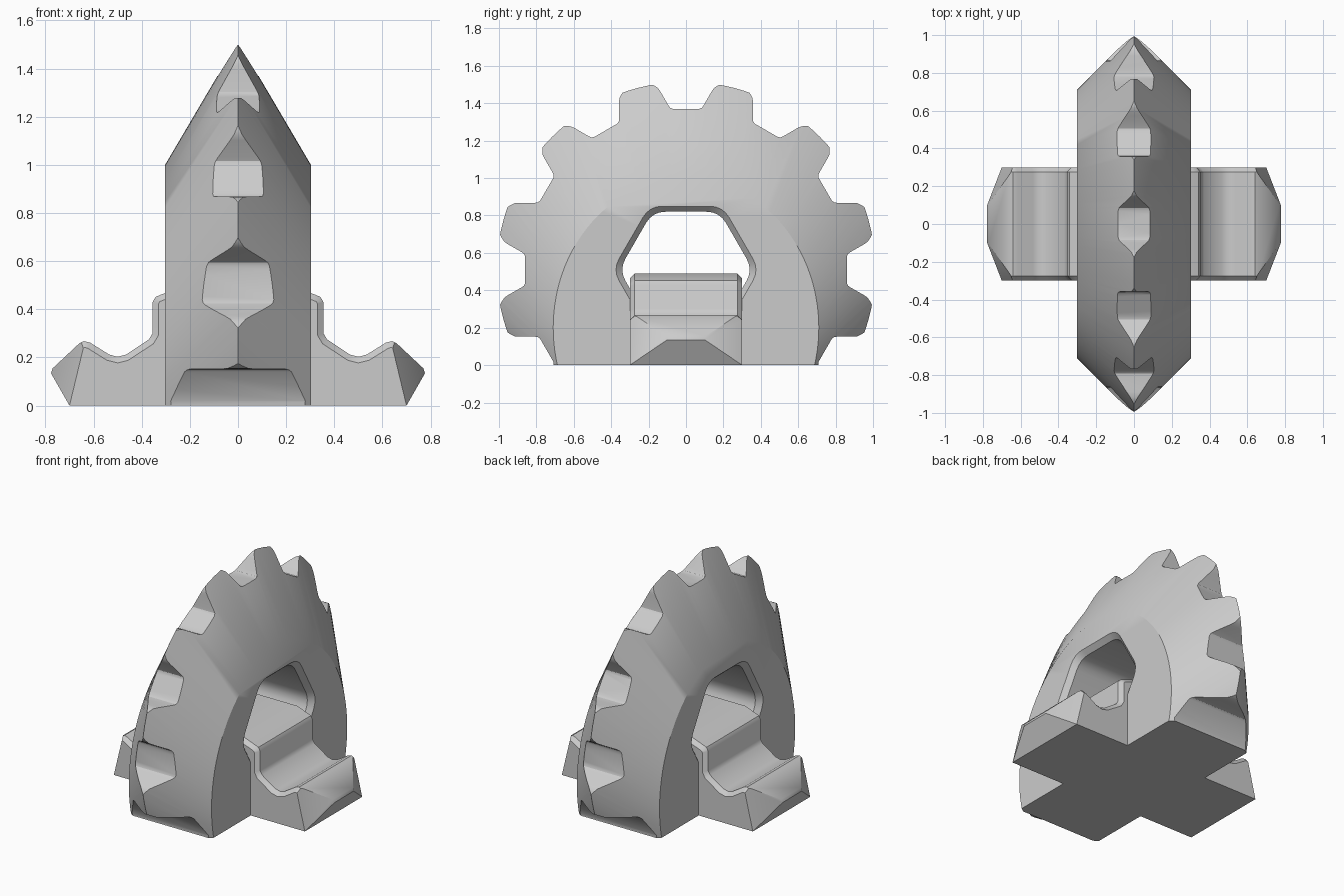
import bpy, bmesh, math
from math import sin, cos, pi, radians
from mathutils import Vector

if "Cube" in bpy.data.objects:
    bpy.data.objects.remove(bpy.data.objects["Cube"])

HALF = 0.303      # half thickness of the gear
HUB = 0.51        # height of the gear centre

grey = bpy.data.materials.new("plain_grey")
grey.use_nodes = True
grey.diffuse_color = (0.6, 0.6, 0.6, 1)
grey.node_tree.nodes["Principled BSDF"].inputs["Base Color"].default_value = (0.6, 0.6, 0.6, 1)


def loft(bm, rings):
    """Skin a stack of equal rings and cap both ends."""
    rows = [[bm.verts.new(p) for p in ring] for ring in rings]
    n = len(rows[0])
    faces = [bm.faces.new((a[i], a[(i + 1) % n], b[(i + 1) % n], b[i]))
             for a, b in zip(rows, rows[1:]) for i in range(n)]
    faces += [bm.faces.new(rows[0][::-1]), bm.faces.new(rows[-1])]
    bmesh.ops.recalc_face_normals(bm, faces=faces)


def slice_off(bm, point, normal):
    """Remove everything beyond a plane and close the cut."""
    cut = bmesh.ops.bisect_plane(bm, geom=bm.verts[:] + bm.edges[:] + bm.faces[:],
                                 plane_co=point, plane_no=normal, clear_outer=True)
    edges = [e for e in cut["geom_cut"] if isinstance(e, bmesh.types.BMEdge)]
    bmesh.ops.holes_fill(bm, edges=edges, sides=0)


def make_object(name, bm):
    bmesh.ops.recalc_face_normals(bm, faces=bm.faces[:])
    mesh = bpy.data.meshes.new(name)
    bm.to_mesh(mesh)
    bm.free()
    mesh.materials.append(grey)
    ob = bpy.data.objects.new(name, mesh)
    bpy.context.collection.objects.link(ob)
    return ob


def activate(ob):
    bpy.ops.object.select_all(action="DESELECT")
    ob.select_set(True)
    bpy.context.view_layer.objects.active = ob


def oval(x, centre, ry, rz, n=120):
    return [(x, ry * sin(2 * pi * i / n), centre + rz * cos(2 * pi * i / n)) for i in range(n)]


def rounded_hexagon(x, radius, fillet=0.07, steps=4):
    """Hexagon with flat top and quadratic rounded corners."""
    corners = [Vector((x, radius * cos(k * pi / 3), HUB + radius * sin(k * pi / 3)))
               for k in range(6)]
    points = []
    for k, c in enumerate(corners):
        a = c + (corners[k - 1] - c).normalized() * fillet
        b = c + (corners[(k + 1) % 6] - c).normalized() * fillet
        for s in range(steps + 1):
            t = s / steps
            points.append(a * (1 - t) ** 2 + c * 2 * t * (1 - t) + b * t ** 2)
    return points


# Gear body: sharp rim in the middle, sloping to flat side faces
bm = bmesh.new()
loft(bm, [oval(-HALF, 0.2, 0.71, 0.8), oval(0, HUB, 1.012, 1.005), oval(HALF, 0.2, 0.71, 0.8)])
slice_off(bm, (0, 0, 0), (0, 0, -1))
gear = make_object("gear", bm)

# Tooth gaps and the chamfered centre opening
bm = bmesh.new()
half_gap = [(0.07, 0.86), (0.085, 0.866), (0.095, 0.88), (0.135, 0.95),
            (0.15, 0.972), (0.172, 0.986), (0.2, 1.0), (0.2, 1.1)]
gap = half_gap + [(-t, r) for t, r in reversed(half_gap)]
for k in range(-4, 5):
    a = radians(30 * k)
    loft(bm, [[(x, t * cos(a) + r * sin(a), HUB - t * sin(a) + r * cos(a)) for t, r in gap]
              for x in (-0.5, 0.5)])
loft(bm, [rounded_hexagon(x, r) for x, r in
          ((-0.35, 0.44), (-0.27, 0.358), (0.27, 0.358), (0.35, 0.44))])
cutter = make_object("gap_cutter", bm)
cutter.hide_render = True

activate(gear)
cut = gear.modifiers.new("gaps", "BOOLEAN")
cut.operation = "DIFFERENCE"
cut.solver = "EXACT"
cut.object = cutter
bpy.ops.object.modifier_apply(modifier=cut.name)
bpy.data.objects.remove(cutter)

# Cross bar through the opening, with an upturned foot at each end
bm = bmesh.new()
half_bar = [(0.24, 0.49), (0.315, 0.463), (0.342, 0.452), (0.355, 0.43), (0.355, 0.3),
            (0.37, 0.275), (0.465, 0.212), (0.5, 0.203), (0.535, 0.212), (0.615, 0.262),
            (0.64, 0.268), (0.66, 0.258), (0.77, 0.155), (0.777, 0.135), (0.7, 0)]
outline = half_bar + [(-x, z) for x, z in reversed(half_bar)]
loft(bm, [[(x, y, z) for x, z in outline] for y in (-0.3, 0.3)])
rims = [e for e in bm.edges
        if abs(e.verts[0].co.y - e.verts[1].co.y) < 0.01
        and max(v.co.z for v in e.verts) > 0.14]
bmesh.ops.bevel(bm, geom=rims, offset=0.025, segments=1, affect="EDGES")
for sx in (-1, 1):
    for sy in (-1, 1):
        slice_off(bm, (sx * 0.7, sy * 0.3, 0), (sx, sy * 0.55, 0.24))
bar = make_object("cross_bar", bm)

for ob in (gear, bar):
    activate(ob)
    bpy.ops.object.shade_smooth_by_angle(angle=radians(32))
